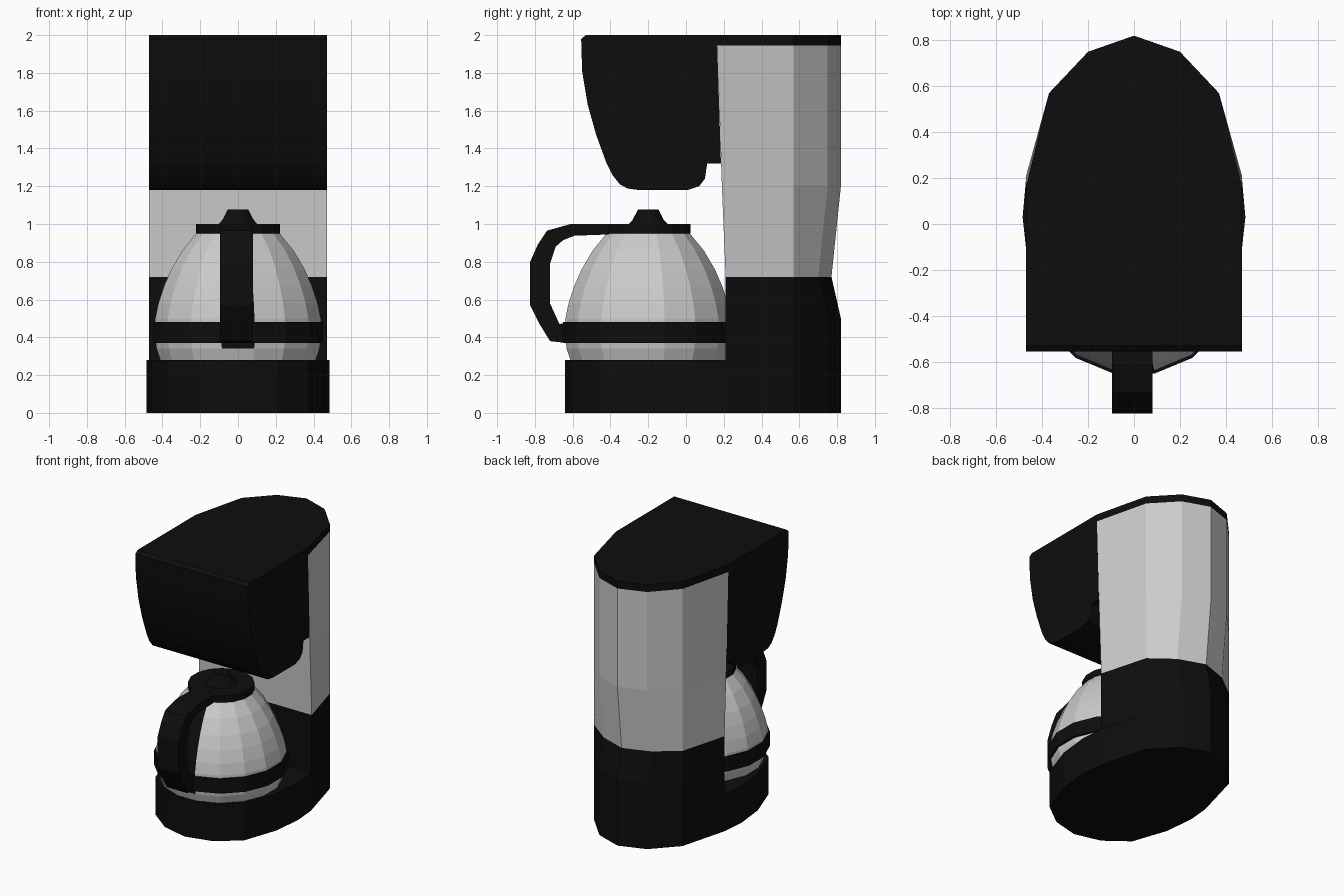
import bpy, bmesh, math

if "Cube" in bpy.data.objects:
    bpy.data.objects.remove(bpy.data.objects["Cube"])

black = bpy.data.materials.new("black_plastic")
black.diffuse_color = (0.004, 0.004, 0.004, 1)
black.use_nodes = True
black.node_tree.nodes["Principled BSDF"].inputs["Base Color"].default_value = black.diffuse_color


def finish(name, bm, mat=None):
    bmesh.ops.recalc_face_normals(bm, faces=bm.faces)
    mesh = bpy.data.meshes.new(name)
    bm.to_mesh(mesh)
    bm.free()
    obj = bpy.data.objects.new(name, mesh)
    bpy.context.collection.objects.link(obj)
    if mat:
        mesh.materials.append(mat)
    return obj


def loft(name, rings, mat=None, cap_bottom=True, cap_top=True):
    """Skin a stack of equally sized rings of 3D points."""
    bm = bmesh.new()
    loops = [[bm.verts.new(p) for p in ring] for ring in rings]
    n = len(loops[0])
    for a, b in zip(loops, loops[1:]):
        for i in range(n):
            j = (i + 1) % n
            bm.faces.new((a[i], a[j], b[j], b[i]))
    if cap_bottom:
        bm.faces.new(loops[0][::-1])
    if cap_top:
        bm.faces.new(loops[-1])
    return finish(name, bm, mat)


def lathe(name, profile, mat=None, bottom=True, top=True, sides=16, cy=-0.2):
    """Revolve (radius, z) points, with a flat facet facing the front."""
    angles = [2 * math.pi * (i + 0.5) / sides for i in range(sides)]
    return loft(name, [[(r * math.cos(a), cy + r * math.sin(a), z) for a in angles]
                       for r, z in profile], mat, bottom, top)


def extrude_side(name, profile, x0, x1, mat):
    """Extrude a (y, z) side profile across x."""
    return loft(name, [[(x, y, z) for y, z in profile] for x in (x0, x1)], mat)


def mirrored(half, z):
    """Close a half outline, given from front to back, across x = 0."""
    left = [(-x, y, z) for x, y in reversed(half) if x > 0]
    return [(x, y, z) for x, y in half] + left


def back_ring(z, y_front, pull=0.0):
    return mirrored([(0.47, y_front), (0.37, 0.57), (0.2, 0.75 - pull), (0, 0.82 - pull)], z)


# Oval base
base = [(0, -0.64), (0.2, -0.59), (0.37, -0.46), (0.46, -0.2), (0.485, 0.03),
        (0.47, 0.2), (0.37, 0.57), (0.2, 0.75), (0, 0.82)]
loft("base", [mirrored(base, 0), mirrored(base, 0.28)], black)

# Rear tower: black foot, grey water tank, black cap
loft("tower_foot", [back_ring(0.28, 0.21), back_ring(0.5, 0.21),
                    back_ring(0.72, 0.21, 0.05)], black, cap_bottom=False)
loft("water_tank", [back_ring(0.72, 0.21, 0.05), back_ring(1.2, 0.19),
                    back_ring(1.945, 0.165)], None, False, False)
loft("tank_cap", [back_ring(1.945, 0.165), back_ring(2.0, 0.165)], black)

# Overhanging filter head
head = [(-0.53, 2.0), (-0.555, 1.98), (-0.55, 1.81), (-0.52, 1.63), (-0.475, 1.47),
        (-0.42, 1.32), (-0.39, 1.26), (-0.35, 1.21), (-0.31, 1.188), (-0.25, 1.18),
        (0.01, 1.18), (0.07, 1.2), (0.1, 1.24), (0.112, 1.32), (0.185, 1.32),
        (0.165, 1.95), (0.165, 2.0)]
extrude_side("filter_head", head, -0.47, 0.47, black)

# Glass jug; the front column of facets is the black handle strap
glass = lathe("carafe_glass", [(0.42, 0.28), (0.44, 0.34), (0.45, 0.42), (0.447, 0.5),
                               (0.43, 0.58), (0.40, 0.67), (0.36, 0.76),
                               (0.30, 0.86), (0.225, 0.95)], top=False)
glass.data.materials.append(None)
glass.data.materials.append(black)
for f in glass.data.polygons:
    if abs(f.center.x) < 0.01 and f.center.y < -0.3 and f.center.z > 0.37:
        f.material_index = 1

# Band, lid and knob
lathe("carafe_band", [(0.44, 0.37), (0.46, 0.37), (0.46, 0.48), (0.44, 0.48)],
      black, False, False)
lathe("carafe_lid", [(0.228, 0.95), (0.228, 1.0)], black)
lathe("lid_knob", [(0.105, 1.0), (0.085, 1.02), (0.055, 1.078)], black, bottom=False)

# Handle
handle = [(-0.40, 1.0), (-0.61, 1.0), (-0.735, 0.965), (-0.785, 0.89), (-0.825, 0.8),
          (-0.825, 0.57), (-0.775, 0.47), (-0.72, 0.38), (-0.63, 0.37),
          (-0.63, 0.48), (-0.67, 0.47), (-0.72, 0.58), (-0.72, 0.79),
          (-0.69, 0.88), (-0.65, 0.915), (-0.59, 0.938), (-0.40, 0.945)]
extrude_side("carafe_handle", handle, -0.095, 0.08, black)
